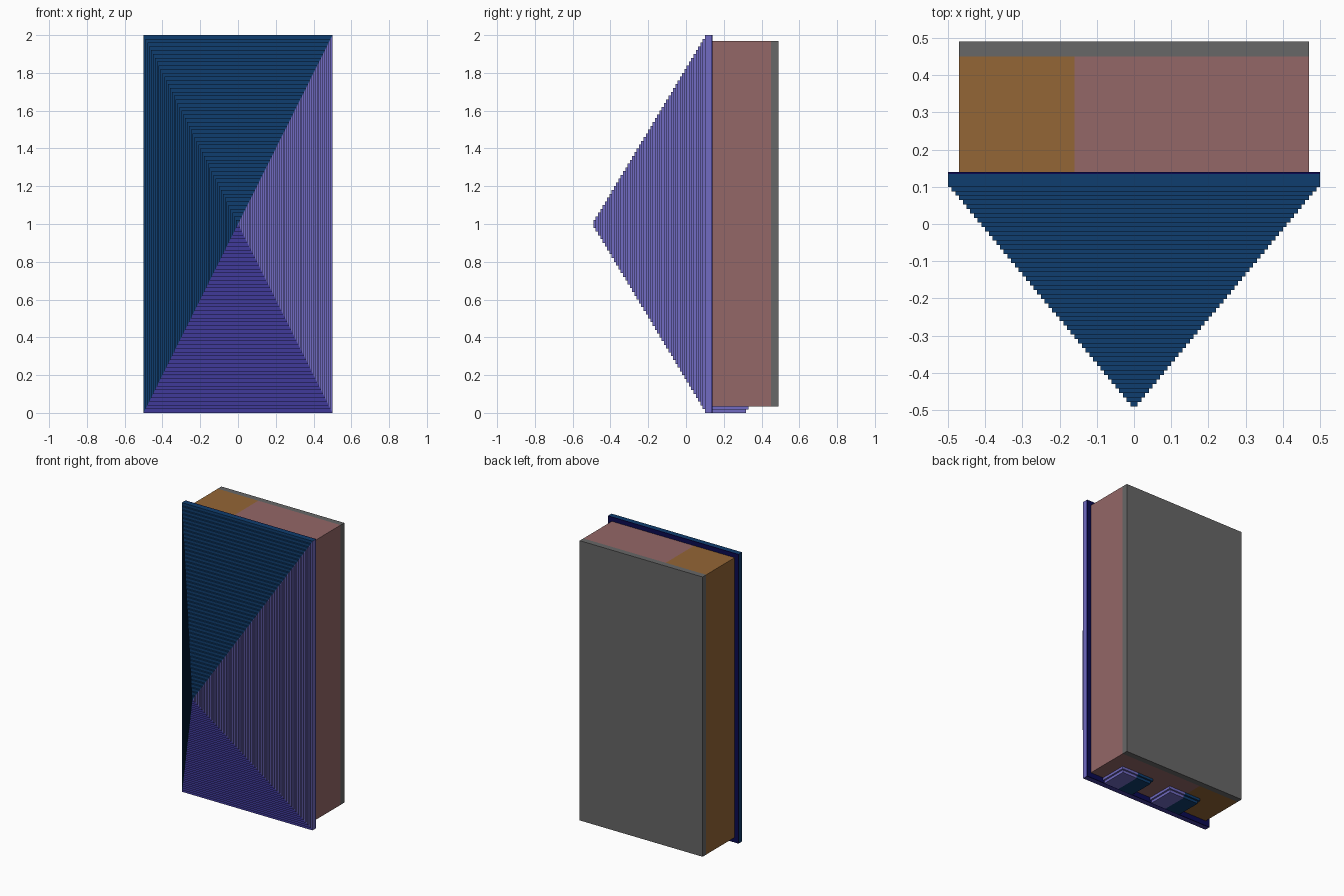
import bpy, bmesh

if "Cube" in bpy.data.objects:
    bpy.data.objects.remove(bpy.data.objects["Cube"])


def material(name, hex_rgb):
    lin = []
    for i in (0, 2, 4):
        c = int(hex_rgb[i:i + 2], 16) / 255
        lin.append(c / 12.92 if c <= 0.04045 else ((c + 0.055) / 1.055) ** 2.4)
    m = bpy.data.materials.new(name)
    m.diffuse_color = (*lin, 1.0)
    m.use_nodes = True
    m.node_tree.nodes["Principled BSDF"].inputs["Base Color"].default_value = m.diffuse_color
    return m


BLUE = material("deep_blue", "0F3D6E")
PURPLE = material("dark_purple", "403A9A")
LILAC = material("light_purple", "716BC2")
NAVY = material("navy", "0A0A52")
PINK = material("dusty_pink", "946767")
BROWN = material("brown", "946636")
GREY = material("grey", "676767")


def finish(name, bm, mats):
    me = bpy.data.meshes.new(name)
    bm.to_mesh(me)
    bm.free()
    for m in mats:
        me.materials.append(m)
    ob = bpy.data.objects.new(name, me)
    bpy.context.collection.objects.link(ob)
    return ob


def box(name, lo, hi, mat):
    bm = bmesh.new()
    bmesh.ops.create_cube(bm, size=1)
    for v in bm.verts:
        v.co = [lo[i] if v.co[i] < 0 else hi[i] for i in range(3)]
    return finish(name, bm, [mat])


# Stepped pyramid front: each side of the rectangle has its own colour
STEPS = 50
Y_BASE, Y_FIRST, Y_TIP = 0.134, 0.10, -0.49
bm = bmesh.new()


def ring(scale, y):
    return [bm.verts.new((sx * 0.5 * scale, y, 1 + sz * scale))
            for sx, sz in ((-1, -1), (1, -1), (1, 1), (-1, 1))]


def bridge(a, b):
    # side order: bottom, right, top, left
    for k, mat in enumerate((0, 1, 2, 2)):
        n = (k + 1) % 4
        bm.faces.new((a[k], a[n], b[n], b[k])).material_index = mat


current = ring(1, Y_BASE)
bm.faces.new(current[::-1]).material_index = 2
for i in range(STEPS):
    y = Y_FIRST + (Y_TIP - Y_FIRST) * i / (STEPS - 1)
    front = ring(1 - i / STEPS, y)
    bridge(current, front)
    if i < STEPS - 1:
        current = ring(1 - (i + 1) / STEPS, y)
        bridge(front, current)
    else:
        tip = bm.verts.new((0, y, 1))
        for k, mat in enumerate((0, 1, 2, 2)):
            bm.faces.new((front[k], front[(k + 1) % 4], tip)).material_index = mat
bmesh.ops.recalc_face_normals(bm, faces=bm.faces[:])
finish("stepped_front", bm, [PURPLE, LILAC, BLUE])

# Backing plate, two-tone body and rear panel
box("backing_plate", (-0.5, Y_BASE, 0), (0.5, 0.14, 2), NAVY)
box("body_left", (-0.47, 0.14, 0.035), (-0.16, 0.45, 1.97), BROWN)
box("body_right", (-0.16, 0.14, 0.035), (0.47, 0.45, 1.97), PINK)
box("rear_panel", (-0.47, 0.45, 0.035), (0.47, 0.49, 1.97), GREY)

# Two stepped foot pads, each half blue and half purple
for side, cx in (("right", 0.245), ("left", -0.14)):
    for n, (z0, z1, inset) in enumerate(((0.018, 0.035, 0.0), (0.0, 0.018, 0.012))):
        w, y1 = 0.125 - inset, 0.33 - inset
        box(f"foot_{side}_blue_{n}", (cx - w, 0.14, z0), (cx, y1, z1), BLUE)
        box(f"foot_{side}_purple_{n}", (cx, 0.14, z0), (cx + w, y1, z1), LILAC)
